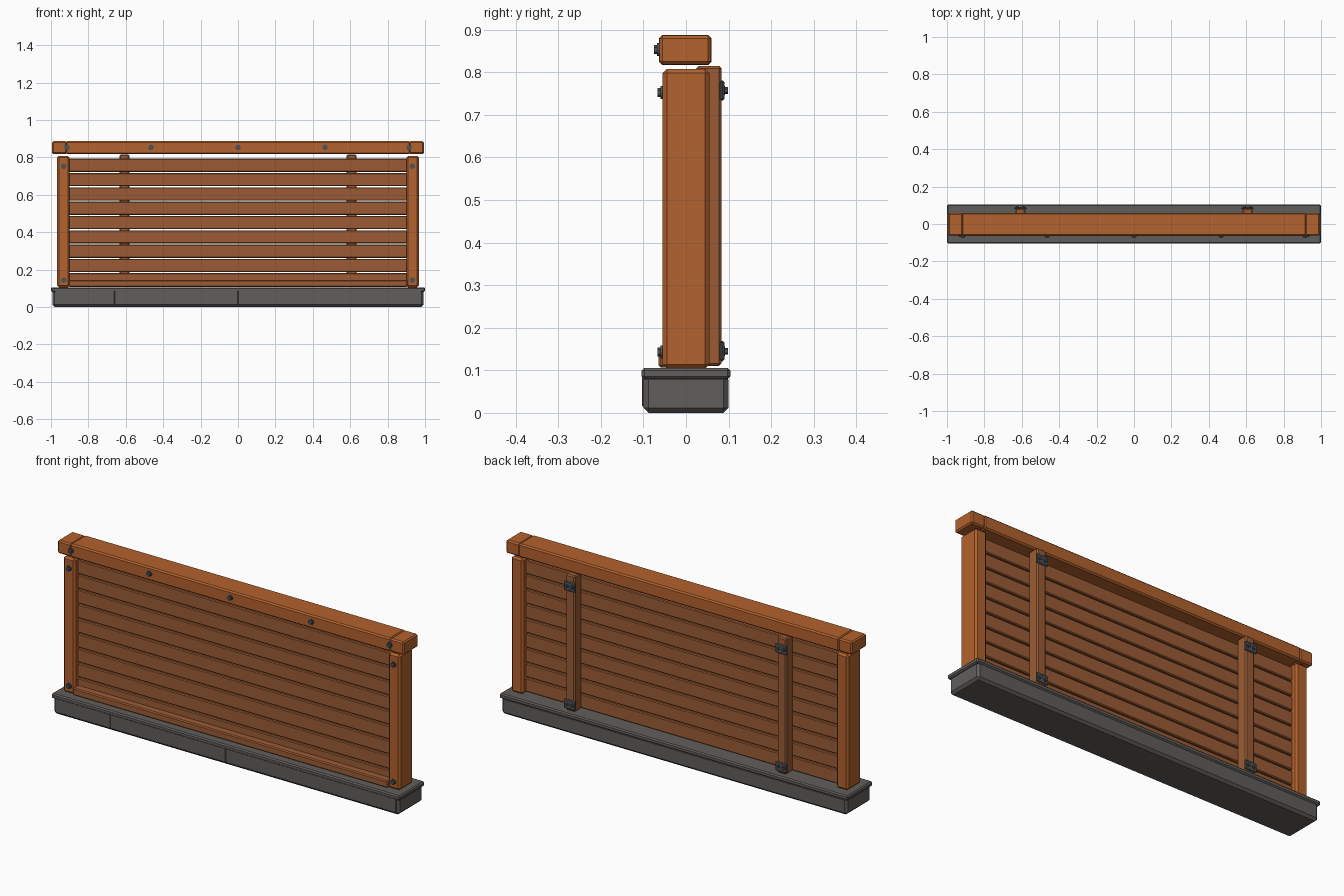
import bpy, bmesh, math
from mathutils import Matrix

cube = bpy.data.objects.get("Cube")
if cube:
    bpy.data.objects.remove(cube, do_unlink=True)


def material(name, rgb):
    mat = bpy.data.materials.new(name)
    mat.use_nodes = True
    mat.diffuse_color = (*rgb, 1)
    bsdf = mat.node_tree.nodes["Principled BSDF"]
    bsdf.inputs["Base Color"].default_value = (*rgb, 1)
    bsdf.inputs["Roughness"].default_value = 0.8
    return mat


ORANGE = material("orange wood", (0.45, 0.122, 0.027))
BROWN = material("brown wood", (0.33, 0.105, 0.035))
STONE = material("grey stone", (0.12, 0.112, 0.106))
METAL = material("dark metal", (0.08, 0.088, 0.097))


def finish(bm, name, mat):
    mesh = bpy.data.meshes.new(name)
    bm.to_mesh(mesh)
    bm.free()
    mesh.materials.append(mat)
    obj = bpy.data.objects.new(name, mesh)
    bpy.context.collection.objects.link(obj)
    return obj


def bar(name, mat, x, y, z, bevel=0.006):
    """Chamfered block between (low, high) limits on each axis."""
    bm = bmesh.new()
    bmesh.ops.create_cube(bm, size=1)
    for v in bm.verts:
        v.co = [lim[0] if c < 0 else lim[1] for c, lim in zip(v.co, (x, y, z))]
    obj = finish(bm, name, mat)
    if bevel:
        mod = obj.modifiers.new("chamfer", 'BEVEL')
        mod.width = bevel
        mod.segments = 1
    return obj


def bolt(name, x, y, z, side, radius=0.015):
    """Washer and hexagonal head pointing along side * y."""
    bm = bmesh.new()
    for r, start, depth, sides in ((radius, 0, 0.006, 12), (radius * 0.7, 0.005, 0.008, 6)):
        pos = Matrix.Translation((x, y + side * (start + depth / 2), z))
        bmesh.ops.create_cone(bm, cap_ends=True, segments=sides, radius1=r, radius2=r,
                              depth=depth, matrix=pos @ Matrix.Rotation(math.pi / 2, 4, 'X'))
    return finish(bm, name, METAL)


# Stone footing with a lipped cap and front facing panels
bar("footing", STONE, (-0.992, 0.992), (-0.1, 0.1), (0, 0.09), 0.012)
bar("footing_cap", STONE, (-1, 1), (-0.104, 0.104), (0.08, 0.105))
joints = (-0.98, -0.66, 0, 0.98)
for i in range(3):
    bar(f"footing_panel_{i}", STONE, (joints[i] + 0.001, joints[i + 1] - 0.001),
        (-0.103, -0.098), (0.015, 0.085), 0.001)

# Horizontal boards
pitch = 0.0765
for i in range(9):
    z = 0.11 + i * pitch
    bar(f"board_{i}", BROWN, (-0.915, 0.915), (-0.025, 0.025), (z, z + pitch - 0.006), 0.004)
bar("bottom_rail", BROWN, (-0.905, 0.905), (-0.064, -0.02), (0.106, 0.143), 0.005)

# Top rail with separate end blocks
bar("top_rail", ORANGE, (-0.92, 0.92), (-0.063, 0.06), (0.817, 0.887), 0.007)
for x in (-0.915, -0.465, 0, 0.465, 0.915):
    bolt("rail_bolt", x, -0.062, 0.853, -1)

for s, side in ((-1, "right"), (1, "left")):
    def span(a, b):
        return sorted((s * a, s * b))

    bar(f"{side}_rail_end", ORANGE, span(0.915, 0.994), (-0.062, 0.059), (0.818, 0.886), 0.007)

    # Corner post
    bar(f"{side}_post", ORANGE, span(0.9, 0.967), (-0.055, 0.055), (0.104, 0.808), 0.01)
    for z in (0.143, 0.752):
        bolt(f"{side}_post_bolt", s * 0.932, -0.054, z, -1)

    # Rear batten with metal brackets
    bar(f"{side}_batten", BROWN, span(0.581, 0.633), (0.024, 0.083), (0.11, 0.815))
    for z in (0.145, 0.757):
        bar(f"{side}_bracket", METAL, span(0.573, 0.641), (0.08, 0.09),
            (z - 0.024, z + 0.024), 0.004)
        for dx in (-0.016, 0.016):
            bolt(f"{side}_bracket_bolt", s * 0.607 + dx, 0.086, z, 1, 0.011)
